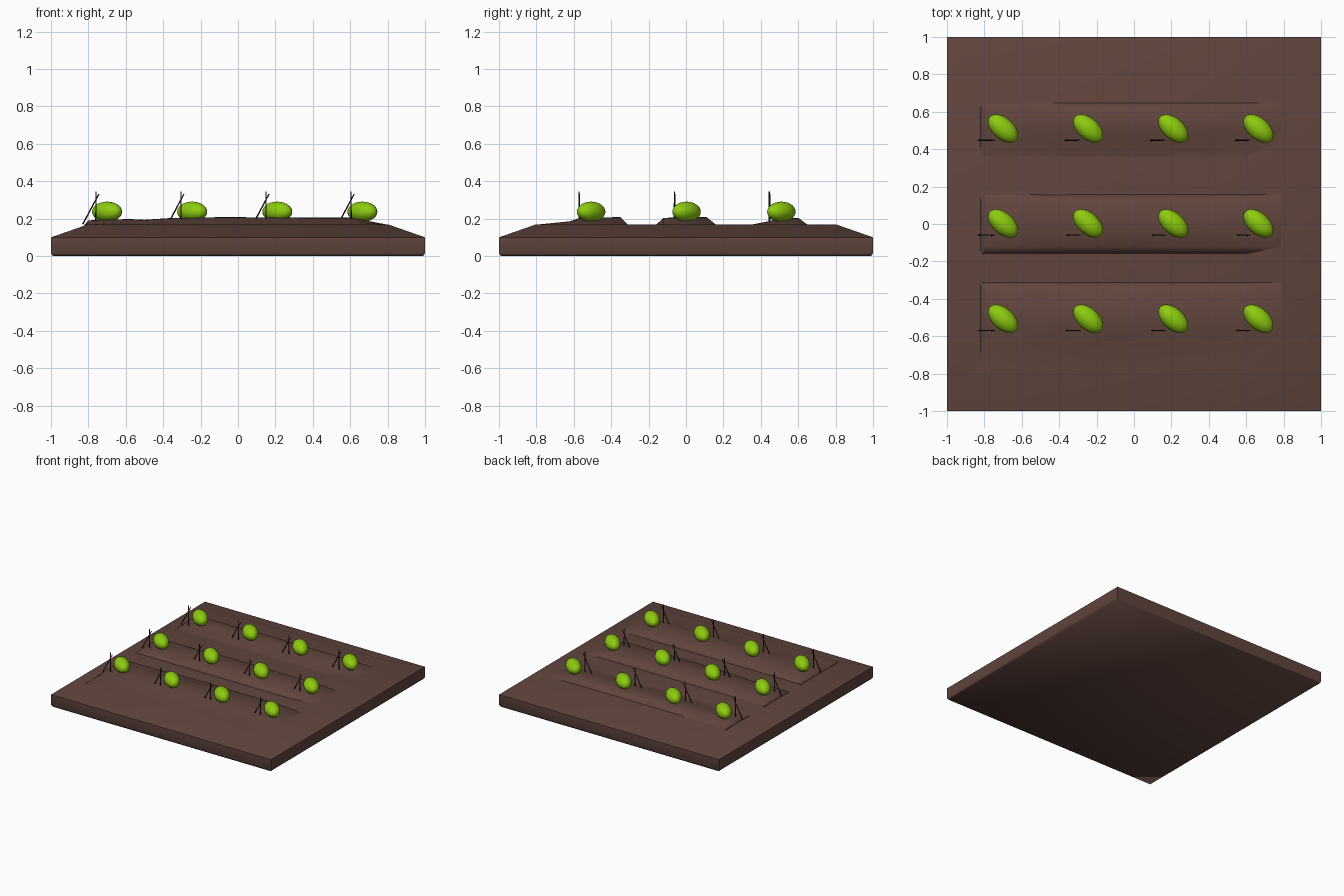
import bpy, bmesh, math
from mathutils import Vector

if "Cube" in bpy.data.objects:
    bpy.data.objects.remove(bpy.data.objects["Cube"])


def material(name, color):
    m = bpy.data.materials.new(name)
    m.diffuse_color = (*color, 1)
    m.use_nodes = True
    m.node_tree.nodes["Principled BSDF"].inputs["Base Color"].default_value = m.diffuse_color
    return m


SOIL = material("soil", (0.12, 0.06, 0.047))
LEAF = material("leaf_green", (0.27, 0.6, 0.005))
WOOD = material("dark_wood", (0.03, 0.016, 0.014))


def finish(bm, name, mat, smooth=math.radians(40)):
    bmesh.ops.recalc_face_normals(bm, faces=bm.faces)
    me = bpy.data.meshes.new(name)
    bm.to_mesh(me)
    bm.free()
    ob = bpy.data.objects.new(name, me)
    bpy.context.collection.objects.link(ob)
    me.materials.append(mat)
    bpy.ops.object.select_all(action='DESELECT')
    ob.select_set(True)
    bpy.context.view_layer.objects.active = ob
    bpy.ops.object.shade_smooth_by_angle(angle=smooth)
    return ob


def loft(rings, name, mat, smooth):
    """Skin a list of closed rings and cap both ends."""
    bm = bmesh.new()
    loops = [[bm.verts.new(p) for p in ring] for ring in rings]
    n = len(loops[0])
    for a, b in zip(loops, loops[1:]):
        for i in range(n):
            j = (i + 1) % n
            bm.faces.new((a[i], a[j], b[j], b[i]))
    bm.faces.new(loops[0])
    bm.faces.new(loops[-1])
    return finish(bm, name, mat, smooth)


# Soil bed: square slab with a sloped shoulder
def square(r, z):
    return [(-r, -r, z), (r, -r, z), (r, r, z), (-r, r, z)]


loft([square(0.99, 0), square(1, 0.015), square(1, 0.1), square(0.8, 0.17)],
     "soil_bed", SOIL, math.radians(60))

# Planting ridges: cross-sections (y, height share) swept along x
ridges = {
    "front_ridge": [(-0.8, 0), (-0.62, 0.45), (-0.56, 0.95), (-0.35, 1), (-0.31, 0)],
    "middle_ridge": [(-0.16, 0), (-0.12, 0.9), (0, 1), (0.11, 1), (0.16, 0)],
    "back_ridge": [(0.35, 0), (0.45, 0.5), (0.51, 0.9), (0.6, 0.9), (0.65, 0)],
}
stations = [(-0.82, 0.0), (-0.8, 0.023), (-0.58, 0.03), (-0.5, 0.026), (-0.35, 0.036),
            (-0.1, 0.04), (0.6, 0.038), (0.8, 0.0)]
for name, profile in ridges.items():
    rings = []
    for x, h in stations:
        top = [(x, y, 0.168 + s * h) for y, s in profile]
        rings.append(top + [(x, profile[-1][0], 0.15), (x, profile[0][0], 0.15)])
    loft(rings, name, SOIL, math.radians(60))


# Thin stick between two points
def stick(bm, a, b, r=0.004):
    a, b = Vector(a), Vector(b)
    d = b - a
    mat = d.to_track_quat('Z', 'Y').to_matrix().to_4x4()
    mat.translation = (a + b) / 2
    bmesh.ops.create_cone(bm, cap_ends=True, segments=6, radius1=r, radius2=r * 0.8,
                          depth=d.length, matrix=mat)


# Melons with a pair of support sticks, in three rows of four
for row, y in enumerate((-0.507, 0.003, 0.51)):
    for col in range(4):
        x = -0.7 + col * 0.455
        tag = f"{row + 1}_{col + 1}"
        bm = bmesh.new()
        bmesh.ops.create_uvsphere(bm, u_segments=24, v_segments=14, radius=1)
        ob = finish(bm, "melon_" + tag, LEAF)
        ob.location = (x, y, 0.237)
        ob.rotation_euler.z = math.radians(-42)
        ob.scale = (0.095, 0.057, 0.054)

        bm = bmesh.new()
        sx, sy = x - 0.06, y - 0.065
        stick(bm, (sx, sy, 0.17), (sx, sy, 0.345))
        stick(bm, (sx - 0.07, sy + 0.003, 0.17), (sx + 0.016, sy + 0.003, 0.332))
        finish(bm, "support_sticks_" + tag, WOOD)
